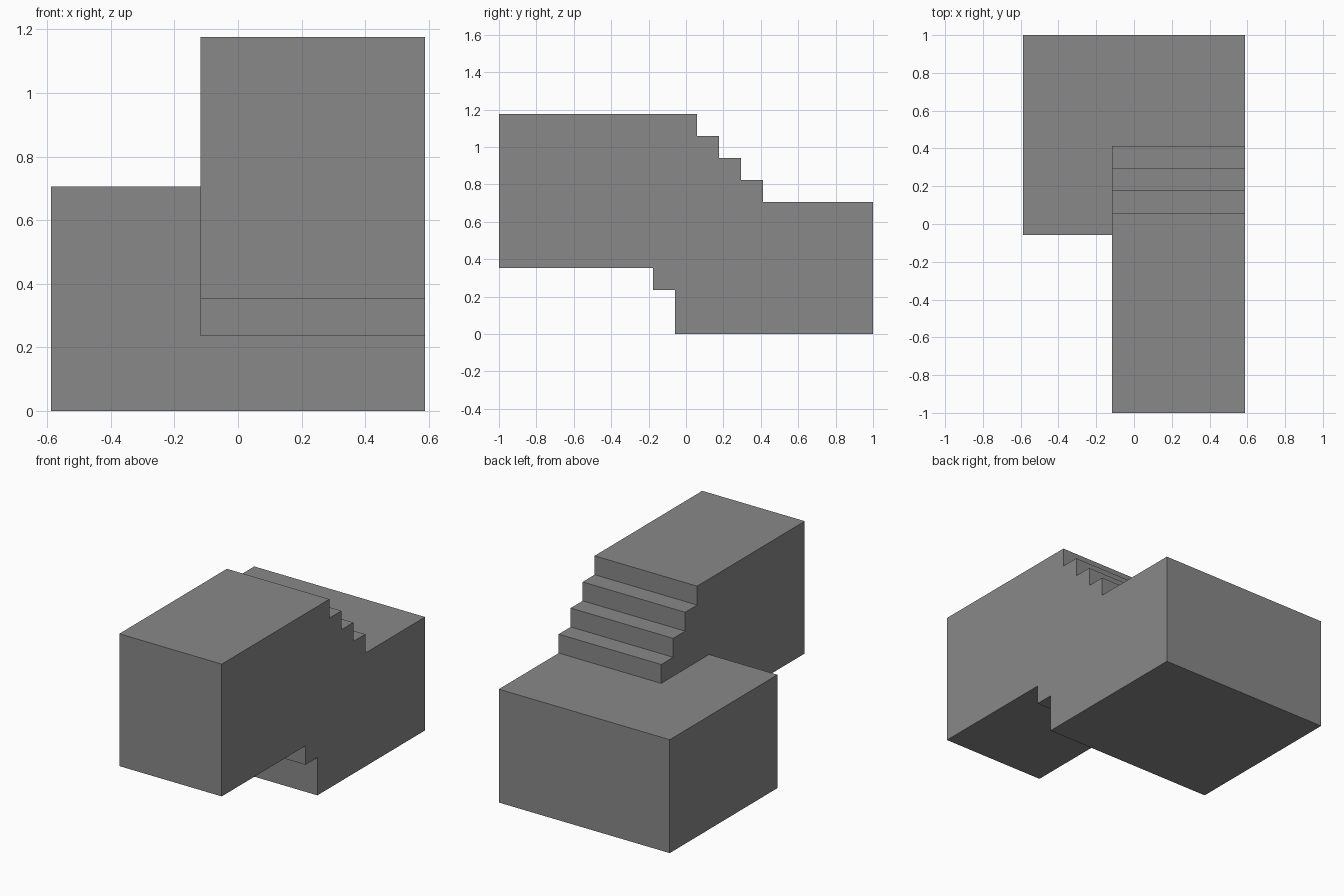
import bpy
import bmesh
import math

cube = bpy.data.objects.get("Cube")
if cube:
    bpy.data.objects.remove(cube, do_unlink=True)

U = 2 / 17  # one stair step

# Plain grey
grey = bpy.data.materials.new("plain grey")
grey.use_nodes = True
color = (0.25, 0.25, 0.25, 1)
grey.diffuse_color = color
grey.node_tree.nodes["Principled BSDF"].inputs["Base Color"].default_value = color

bm = bmesh.new()
points = {}


def vert(y, z):
    """Profile point on the left side, shared between sections."""
    if (y, z) not in points:
        points[y, z] = bm.verts.new((5 * U, y * U, z * U))
    return points[y, z]


def section(outline):
    return bm.faces.new([vert(y, z) for y, z in outline])


def extrude_right(faces, steps):
    """Pull faces toward -x and return the new end faces."""
    out = bmesh.ops.extrude_face_region(bm, geom=faces)["geom"]
    moved = [g for g in out if isinstance(g, bmesh.types.BMVert)]
    bmesh.ops.translate(bm, verts=moved, vec=(-steps * U, 0, 0))
    return [g for g in out if isinstance(g, bmesh.types.BMFace)]


# Lower landing section
landing = section([(-0.5, 0), (8.5, 0), (8.5, 6), (3.5, 6), (-0.5, 6), (-0.5, 2)])

# Upper passage section with four steps down to the landing
stairs = []
for i in range(4):
    stairs += [(3.5 - i, 6 + i), (3.5 - i, 7 + i)]
passage = section([(-0.5, 6)] + stairs +
                  [(-8.5, 10), (-8.5, 3), (-1.5, 3), (-1.5, 2), (-0.5, 2)])

# Full stair width, then the landing alone continues sideways
caps = extrude_right([landing, passage], 6)
wing = [f for f in caps if all(v.co.z < 6.1 * U for v in f.verts)]
extrude_right(wing, 4)

# Merge coplanar faces and face everything outward
bmesh.ops.recalc_face_normals(bm, faces=bm.faces[:])
bmesh.ops.dissolve_limit(bm, angle_limit=math.radians(1),
                         verts=bm.verts[:], edges=bm.edges[:])

mesh = bpy.data.meshes.new("stair_block")
bm.to_mesh(mesh)
bm.free()
mesh.materials.append(grey)
bpy.context.collection.objects.link(bpy.data.objects.new("stair_block", mesh))
